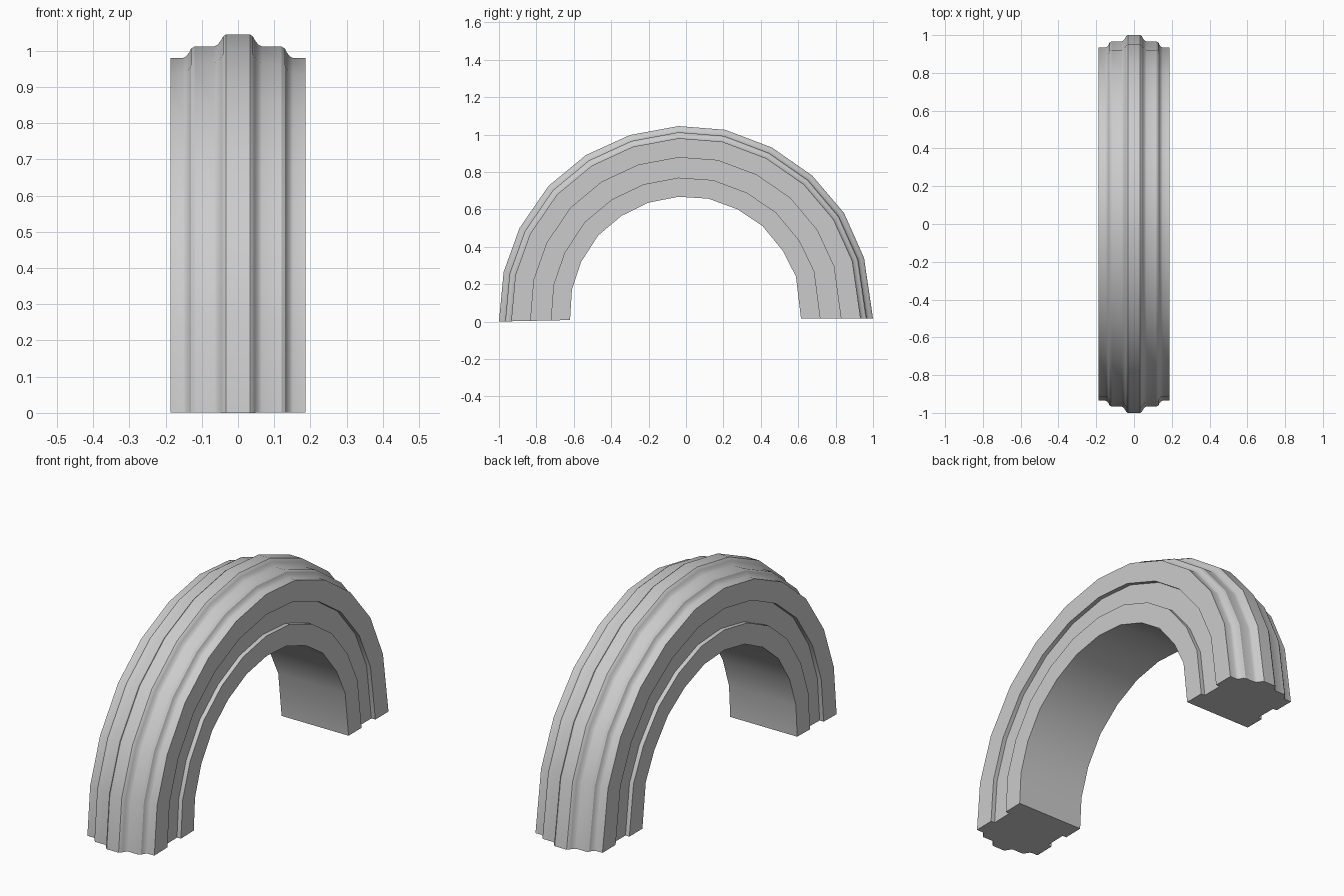
import bpy, bmesh

if "Cube" in bpy.data.objects:
    bpy.data.objects.remove(bpy.data.objects["Cube"])

# Outer and inner edge of the arch, as (y, z) stations along the sweep
outer = [(-1, 0), (-.975, .265), (-.89, .50), (-.735, .725), (-.535, .89), (-.30, .997),
         (-.04, 1.045), (.21, 1.025), (.46, .93), (.675, .78), (.845, .58), (.952, .34), (1, .015)]
inner = [(-.62, .008), (-.61, .17), (-.56, .32), (-.47, .46), (-.345, .565), (-.20, .636),
         (-.04, .667), (.12, .657), (.275, .60), (.41, .51), (.52, .375), (.588, .24), (.615, .015)]

# Half of the moulding section: (x, depth from outer 0 to inner 1)
half = [(.033, 0), (.041, .015), (.046, .04), (.056, .075), (.066, .088), (.12, .088),
        (.130, .105), (.134, .13), (.143, .16), (.152, .172), (.187, .172),
        (.187, .445), (.165, .445), (.165, .73), (.187, .73), (.187, 1)]
section = half + [(-x, d) for x, d in reversed(half)]

# Sweep the section along the stations
bm = bmesh.new()
rings = []
for (oy, oz), (iy, iz) in zip(outer, inner):
    rings.append([bm.verts.new((x, oy + (iy - oy) * d, oz + (iz - oz) * d)) for x, d in section])
n = len(section)
for a, b in zip(rings, rings[1:]):
    for i in range(n):
        j = (i + 1) % n
        bm.faces.new((a[i], a[j], b[j], b[i]))

# Flat feet
bm.faces.new(rings[0])
bm.faces.new(rings[-1])
bmesh.ops.recalc_face_normals(bm, faces=bm.faces)

mesh = bpy.data.meshes.new("moulded_arch")
bm.to_mesh(mesh)
bm.free()
arch = bpy.data.objects.new("moulded_arch", mesh)
bpy.context.collection.objects.link(arch)
bpy.context.view_layer.objects.active = arch
arch.select_set(True)
bpy.ops.object.shade_smooth_by_angle(angle=0.52)
